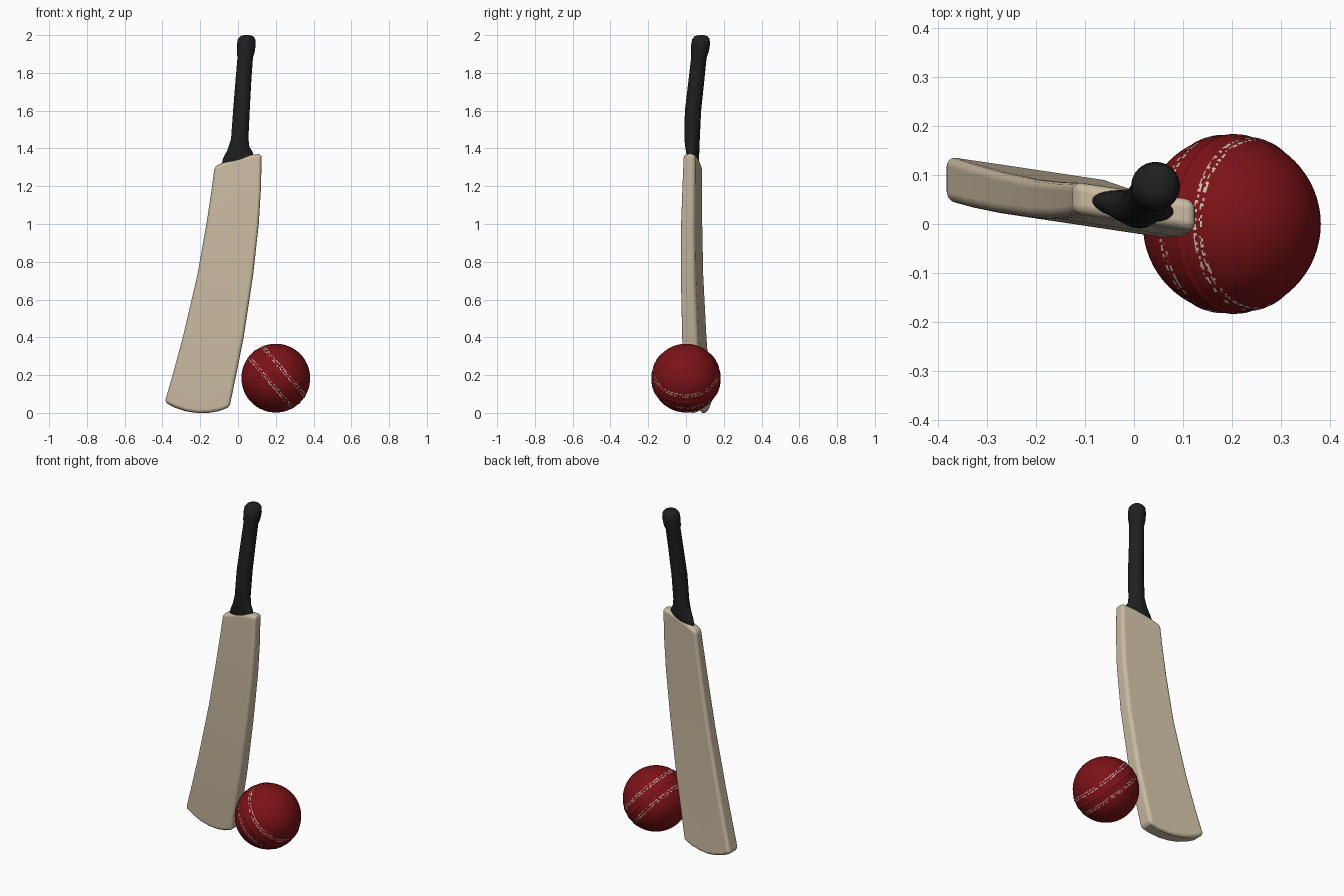
import bpy, math, random
from mathutils import Vector

random.seed(4)
if "Cube" in bpy.data.objects:
    bpy.data.objects.remove(bpy.data.objects["Cube"], do_unlink=True)


def material(name, color, rough):
    m = bpy.data.materials.new(name)
    m.use_nodes = True
    m.diffuse_color = (*color, 1)
    bsdf = m.node_tree.nodes["Principled BSDF"]
    bsdf.inputs["Base Color"].default_value = (*color, 1)
    bsdf.inputs["Roughness"].default_value = rough
    return m


WOOD = material("pale willow", (0.58, 0.49, 0.355), 0.6)
GRIP = material("black rubber", (0.014, 0.014, 0.015), 0.7)
RED = material("red leather", (0.2, 0.006, 0.008), 0.5)
THREAD = material("cream thread", (0.6, 0.52, 0.46), 0.8)


def loft(name, rings, mats, caps=True, angle=40):
    """Skin a list of closed rings, with optional end caps."""
    n = len(rings[0])
    verts = [p for ring in rings for p in ring]
    faces = []
    for r in range(len(rings) - 1):
        for i in range(n):
            j = (i + 1) % n
            faces.append((r * n + i, r * n + j, (r + 1) * n + j, (r + 1) * n + i))
    if caps:
        last = (len(rings) - 1) * n
        faces.append(tuple(reversed(range(n))))
        faces.append(tuple(range(last, last + n)))
    mesh = bpy.data.meshes.new(name)
    mesh.from_pydata(verts, [], faces)
    for m in mats:
        mesh.materials.append(m)
    mesh.shade_smooth()
    mesh.set_sharp_from_angle(angle=math.radians(angle))
    obj = bpy.data.objects.new(name, mesh)
    bpy.context.collection.objects.link(obj)
    return obj


# Blade stations from toe to shoulder: left x, left z, right x, right z, centre y, thickness
STATIONS = [
    (-0.388, 0.055, -0.045, 0.03, 0.068, 0.092),
    (-0.346, 0.2, -0.01, 0.2, 0.056, 0.09),
    (-0.292, 0.4, 0.03, 0.4, 0.044, 0.086),
    (-0.215, 0.73, 0.08, 0.73, 0.032, 0.08),
    (-0.167, 1.0, 0.11, 1.0, 0.03, 0.076),
    (-0.137, 1.2, 0.122, 1.2, 0.033, 0.07),
    (-0.124, 1.305, 0.125, 1.372, 0.036, 0.064),
]
COLS = 6
YAW = -0.15


def blade_ring(k):
    xl, zl, xr, zr, yc, t = STATIONS[k]
    bulge = {0: -0.043, len(STATIONS) - 1: 0.012}.get(k, 0)
    row = []
    for c in range(COLS + 1):
        s = c / COLS
        x = xl + (xr - xl) * s
        z = zl + (zr - zl) * s + bulge * 4 * s * (1 - s)
        row.append((x, yc + YAW * (x - (xl + xr) / 2), z))
    front = [(x, y - t / 2, z) for x, y, z in row]
    back = [(x, y + t / 2, z) for x, y, z in reversed(row)]
    return front + back


blade = loft("blade", [blade_ring(k) for k in range(len(STATIONS))], [WOOD], angle=180)
bevel = blade.modifiers.new("soft edges", "BEVEL")
bevel.width = 0.02
bevel.segments = 4
bevel.limit_method = "ANGLE"
bevel.angle_limit = math.radians(40)
bevel.harden_normals = True

# Handle: z, x, y, half width, half depth, sideways tilt of the ring
GRIP_RINGS = [
    (1.33, -0.002, 0.036, 0.086, 0.03, 0.24),
    (1.365, -0.001, 0.036, 0.078, 0.032, 0.22),
    (1.4, 0.002, 0.034, 0.058, 0.037, 0.15),
    (1.45, 0.009, 0.032, 0.046, 0.041, 0.05),
    (1.6, 0.018, 0.037, 0.044, 0.043, 0),
    (1.75, 0.028, 0.054, 0.042, 0.042, 0),
    (1.88, 0.038, 0.068, 0.041, 0.041, 0),
    (1.91, 0.041, 0.073, 0.047, 0.047, 0),
    (1.95, 0.044, 0.077, 0.05, 0.05, 0),
    (1.98, 0.045, 0.079, 0.046, 0.046, 0),
    (1.995, 0.046, 0.08, 0.033, 0.033, 0),
    (2.0, 0.046, 0.08, 0.015, 0.015, 0),
]
SIDES = 32
rings = []
for z, x, y, rx, ry, tilt in GRIP_RINGS:
    ring = []
    for i in range(SIDES):
        a = 2 * math.pi * i / SIDES
        dx = rx * math.cos(a)
        ring.append((x + dx, y + ry * math.sin(a) + YAW * dx * tilt * 4, z + tilt * dx))
    rings.append(ring)
loft("handle_grip", rings, [GRIP], angle=60)

# Ball
CENTRE = Vector((0.2, 0, 0.184))
R = 0.182
TURN = Vector((0.76, 0.0, 0.65)).to_track_quat("Z", "Y")
bpy.ops.mesh.primitive_uv_sphere_add(segments=64, ring_count=32, radius=R, location=CENTRE)
ball = bpy.context.object
ball.name = "ball"
ball.data.materials.append(RED)
ball.data.shade_smooth()


def ball_ring(h, lift, n):
    r = math.sqrt(R * R - h * h)
    k = 1 + lift / R
    return [CENTRE + TURN @ (Vector((r * math.cos(a), r * math.sin(a), h)) * k)
            for a in (2 * math.pi * i / n for i in range(n))]


# Rows of stitches on either side of the raised seam
SEAM = 0.01
loft("seam_ridge", [ball_ring(SEAM + d, lift, 96) for d, lift in
                    ((-0.012, -0.002), (-0.006, 0.002), (0.006, 0.002), (0.012, -0.002))],
     [RED], caps=False, angle=80)
for number, offset in enumerate((-0.052, -0.04, 0.04, 0.052)):
    h = SEAM + offset
    row = loft("stitch_row_%d" % (number + 1),
               [ball_ring(h - 0.0035, 0.001, 180), ball_ring(h, 0.0025, 180),
                ball_ring(h + 0.0035, 0.001, 180)],
               [RED, THREAD], caps=False, angle=80)
    for face in row.data.polygons:
        face.material_index = int(random.random() < 0.45)
